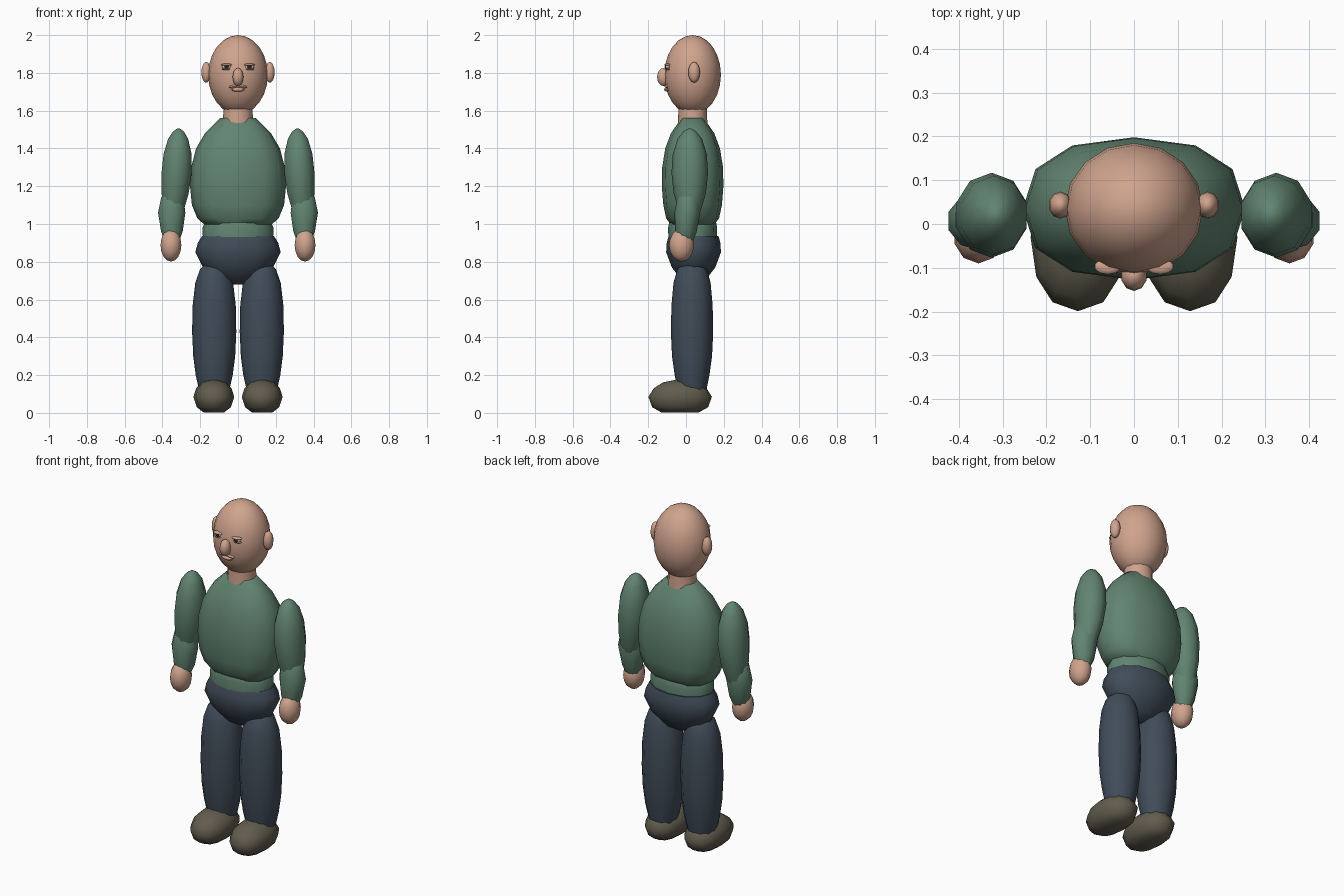
import bpy, bmesh, math
from mathutils import Vector

if "Cube" in bpy.data.objects:
    bpy.data.objects.remove(bpy.data.objects["Cube"])


def material(name, r, g, b):
    m = bpy.data.materials.new(name)
    m.use_nodes = True
    m.diffuse_color = (r, g, b, 1)
    m.node_tree.nodes["Principled BSDF"].inputs["Base Color"].default_value = (r, g, b, 1)
    return m


skin = material("skin", 0.63, 0.37, 0.27)
shirt = material("green shirt", 0.12, 0.23, 0.165)
trousers = material("navy trousers", 0.052, 0.073, 0.1)
leather = material("brown shoe", 0.12, 0.108, 0.075)
white = material("eye white", 0.6, 0.58, 0.52)
dark = material("dark iris", 0.02, 0.018, 0.015)


def finish(name, bm, mat):
    bmesh.ops.recalc_face_normals(bm, faces=bm.faces)
    mesh = bpy.data.meshes.new(name)
    bm.to_mesh(mesh)
    bm.free()
    mesh.materials.append(mat)
    ob = bpy.data.objects.new(name, mesh)
    bpy.context.collection.objects.link(ob)
    bpy.ops.object.select_all(action='DESELECT')
    ob.select_set(True)
    bpy.context.view_layer.objects.active = ob
    bpy.ops.object.shade_smooth_by_angle(angle=math.radians(50))
    return ob


def loft(name, mat, rings, sides=12, square=1.0):
    """Capped tube through rings of (z, radius x, radius y, centre x, centre y)."""
    bm = bmesh.new()
    loops = []
    for z, rx, ry, cx, cy in rings:
        loop = []
        for i in range(sides):
            a = math.tau * i / sides
            s, c = math.sin(a), math.cos(a)
            s = math.copysign(abs(s) ** square, s) if abs(s) > 1e-6 else 0
            c = math.copysign(abs(c) ** square, c) if abs(c) > 1e-6 else 0
            loop.append(bm.verts.new((cx + rx * s, cy + ry * c, z)))
        loops.append(loop)
    for a, b in zip(loops, loops[1:]):
        for i in range(sides):
            j = (i + 1) % sides
            bm.faces.new((a[i], a[j], b[j], b[i]))
    bm.faces.new(loops[0])
    bm.faces.new(loops[-1])
    return finish(name, bm, mat)


def ellipsoid(name, mat, centre, radii, sides=12, rings=8, tilt=0.0):
    bm = bmesh.new()
    bmesh.ops.create_uvsphere(bm, u_segments=sides, v_segments=rings, radius=1)
    bmesh.ops.scale(bm, vec=Vector(radii), verts=bm.verts)
    ob = finish(name, bm, mat)
    ob.location = centre
    ob.rotation_euler.y = tilt
    return ob


MID = 0.035  # body centre in depth

# Head and neck
ellipsoid("head", skin, (0, MID, 1.79), (0.158, 0.15, 0.21), 16, 12)
loft("neck", skin, [(1.5, 0.085, 0.08, 0, MID), (1.58, 0.078, 0.076, 0, MID),
                    (1.66, 0.078, 0.076, 0, MID)])
ellipsoid("nose", skin, (0, -0.118, 1.778), (0.03, 0.035, 0.048), 10, 8)
ellipsoid("lower_lip", skin, (0, -0.098, 1.712), (0.036, 0.018, 0.012), 10, 6)

# Trunk
torso = [(0.99, 0.17, 0.11), (1.03, 0.215, 0.14), (1.1, 0.244, 0.155), (1.2, 0.254, 0.163),
         (1.3, 0.248, 0.161), (1.4, 0.222, 0.145), (1.48, 0.175, 0.115), (1.56, 0.095, 0.06)]
loft("torso", shirt, [r + (0, MID) for r in torso], square=0.85)
waist = [(0.92, 0.186, 0.128), (0.98, 0.188, 0.13), (1.03, 0.165, 0.12), (1.06, 0.11, 0.09)]
loft("waist", shirt, [r + (0, MID) for r in waist])
pelvis = [(0.68, 0.03, 0.02), (0.705, 0.105, 0.065), (0.77, 0.185, 0.115), (0.85, 0.226, 0.145),
          (0.9, 0.213, 0.142), (0.937, 0.19, 0.132)]
loft("pelvis", trousers, [r + (0, MID + 0.005) for r in pelvis])

for side, s in (("left", 1), ("right", -1)):
    # Face details
    ellipsoid(side + "_ear", skin, (s * 0.168, 0.043, 1.803), (0.027, 0.031, 0.055), 10, 8)
    ellipsoid(side + "_eyeball", white, (s * 0.06, -0.096, 1.832), (0.026, 0.013, 0.013), 12, 8)
    ellipsoid(side + "_iris", dark, (s * 0.06, -0.105, 1.832), (0.012, 0.008, 0.011), 10, 6)
    ellipsoid(side + "_upper_lid", skin, (s * 0.06, -0.097, 1.843), (0.031, 0.018, 0.007), 10, 6)
    ellipsoid(side + "_lower_lid", skin, (s * 0.06, -0.093, 1.82), (0.028, 0.016, 0.006), 10, 6)
    ellipsoid(side + "_upper_lip", skin, (s * 0.022, -0.098, 1.728), (0.027, 0.016, 0.009),
              10, 6, s * 0.15)

    # Arms
    upper = [(0.99, 0.03, 0.03, 0.35), (1.06, 0.055, 0.055, 0.343), (1.16, 0.075, 0.085, 0.333),
             (1.27, 0.084, 0.097, 0.325), (1.37, 0.078, 0.09, 0.32), (1.45, 0.056, 0.065, 0.317),
             (1.49, 0.03, 0.034, 0.315), (1.505, 0.008, 0.009, 0.315)]
    loft(side + "_upper_arm", shirt, [(z, a, b, s * x, 0.02) for z, a, b, x in upper], 10)
    fore = [(0.91, 0.04, 0.042, 0.35, -0.005), (0.96, 0.06, 0.057, 0.35, 0.0),
            (1.06, 0.076, 0.068, 0.351, 0.007), (1.14, 0.062, 0.057, 0.348, 0.01),
            (1.2, 0.025, 0.025, 0.345, 0.012)]
    loft(side + "_forearm", shirt, [(z, a, b, s * x, y) for z, a, b, x, y in fore], 10)
    ellipsoid(side + "_hand", skin, (s * 0.355, -0.024, 0.888), (0.058, 0.066, 0.087), 10, 8)

    # Legs and shoes
    leg = [(0.12, 0.08, 0.076), (0.2, 0.098, 0.092), (0.3, 0.111, 0.106), (0.43, 0.117, 0.112),
           (0.57, 0.114, 0.109), (0.69, 0.1, 0.098), (0.76, 0.075, 0.078), (0.8, 0.035, 0.04)]
    loft(side + "_leg", trousers, [(z, a, b, s * 0.126, 0.032) for z, a, b in leg])
    shoe = [(0.003, 0.055, 0.1), (0.03, 0.09, 0.148), (0.085, 0.108, 0.168),
            (0.13, 0.094, 0.14), (0.162, 0.06, 0.09), (0.173, 0.022, 0.035)]
    loft(side + "_shoe", leather, [(z, a, b, s * 0.128, -0.031) for z, a, b in shoe], 12, 0.9)
